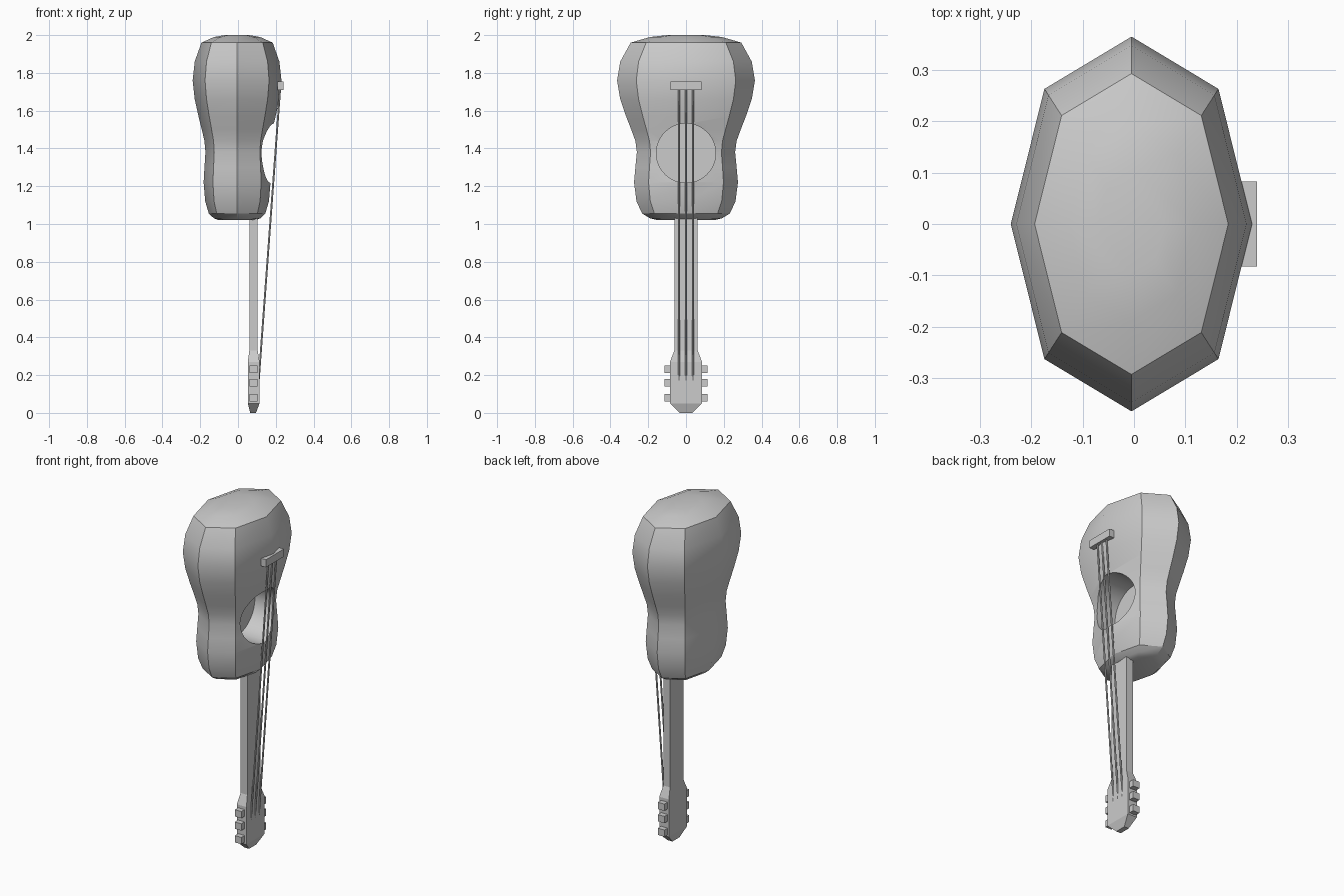
import bpy, bmesh, math
from mathutils import Vector

if "Cube" in bpy.data.objects:
    bpy.data.objects.remove(bpy.data.objects["Cube"])


def make_object(name, bm):
    bmesh.ops.recalc_face_normals(bm, faces=bm.faces)
    mesh = bpy.data.meshes.new(name)
    bm.to_mesh(mesh)
    bm.free()
    obj = bpy.data.objects.new(name, mesh)
    bpy.context.collection.objects.link(obj)
    return obj


def loft(name, rings):
    """Skin a list of equal-length point rings and cap both ends."""
    bm = bmesh.new()
    loops = [[bm.verts.new(p) for p in ring] for ring in rings]
    n = len(loops[0])
    for a, b in zip(loops, loops[1:]):
        for i in range(n):
            j = (i + 1) % n
            bm.faces.new((a[i], a[j], b[j], b[i]))
    bm.faces.new(loops[0])
    bm.faces.new(loops[-1])
    return make_object(name, bm)


def rect(z, x0, x1, y):
    return [(x0, -y, z), (x1, -y, z), (x1, y, z), (x0, y, z)]


def box(name, x0, x1, y0, y1, z0, z1):
    yc, hy = (y0 + y1) / 2, (y1 - y0) / 2
    ring = lambda z: [(x, y + yc, zz) for x, y, zz in rect(z, x0, x1, hy)]
    return loft(name, [ring(z0), ring(z1)])


def rod(name, start, end, radius, sides):
    a, b = Vector(start), Vector(end)
    q = (b - a).to_track_quat('Z', 'Y')
    circle = [q @ Vector((radius * math.cos(t), radius * math.sin(t), 0))
              for t in (2 * math.pi * i / sides for i in range(sides))]
    return loft(name, [[a + c for c in circle], [b + c for c in circle]])


def smooth(obj):
    bpy.ops.object.select_all(action='DESELECT')
    obj.select_set(True)
    bpy.context.view_layer.objects.active = obj
    bpy.ops.object.shade_smooth_by_angle(angle=math.radians(30))


# Body: eight-sided, flattened, waisted shell (height, half width)
profile = [(1.02, .15), (1.03, .19), (1.055, .232), (1.12, .262), (1.22, .275),
           (1.30, .268), (1.38, .260), (1.44, .268), (1.50, .29), (1.57, .317),
           (1.66, .348), (1.76, .365), (1.86, .348), (1.96, .293),
           (1.99, .19), (2.0, .10)]
rings = []
for z, r in profile:
    ring = []
    for i in range(8):
        t = i * math.pi / 4
        k = 1.02 if i % 2 else 1.0
        ring.append((-.005 + .644 * r * k * math.cos(t), r * k * math.sin(t), z))
    rings.append(ring)
body = loft("body", rings)

# Sound hole: round pocket cut into the front of the body
cutter = rod("sound_hole_cutter", (0.0, 0, 1.375), (.5, 0, 1.375), .157, 48)
cutter.hide_render = True
cutter.hide_viewport = False
cut = body.modifiers.new("sound_hole", 'BOOLEAN')
cut.operation = 'DIFFERENCE'
cut.solver = 'EXACT'
cut.object = cutter
bpy.context.view_layer.objects.active = body
body.select_set(True)
bpy.ops.object.modifier_apply(modifier=cut.name)
bpy.data.objects.remove(cutter)
smooth(body)

# Neck and headstock in one piece
loft("neck", [rect(0, .065, .095, .033), rect(.05, .052, .114, .085),
              rect(.27, .052, .114, .085), rect(.33, .06, .104, .062),
              rect(1.08, .06, .104, .062)])

# Bridge
box("bridge", .208, .24, -.083, .083, 1.71, 1.755)

# Strings
for i, y in enumerate((-.037, 0, .037)):
    smooth(rod(f"string_{i + 1}", (.108, y, .15), (.224, y, 1.73), .005, 8))

# Tuning pegs, mirrored on both sides of the headstock
for i, z in enumerate((.08, .16, .232)):
    box(f"peg_left_{i + 1}", .06, .102, -.115, -.08, z - .02, z + .02)
    box(f"peg_right_{i + 1}", .06, .102, .08, .115, z - .02, z + .02)
